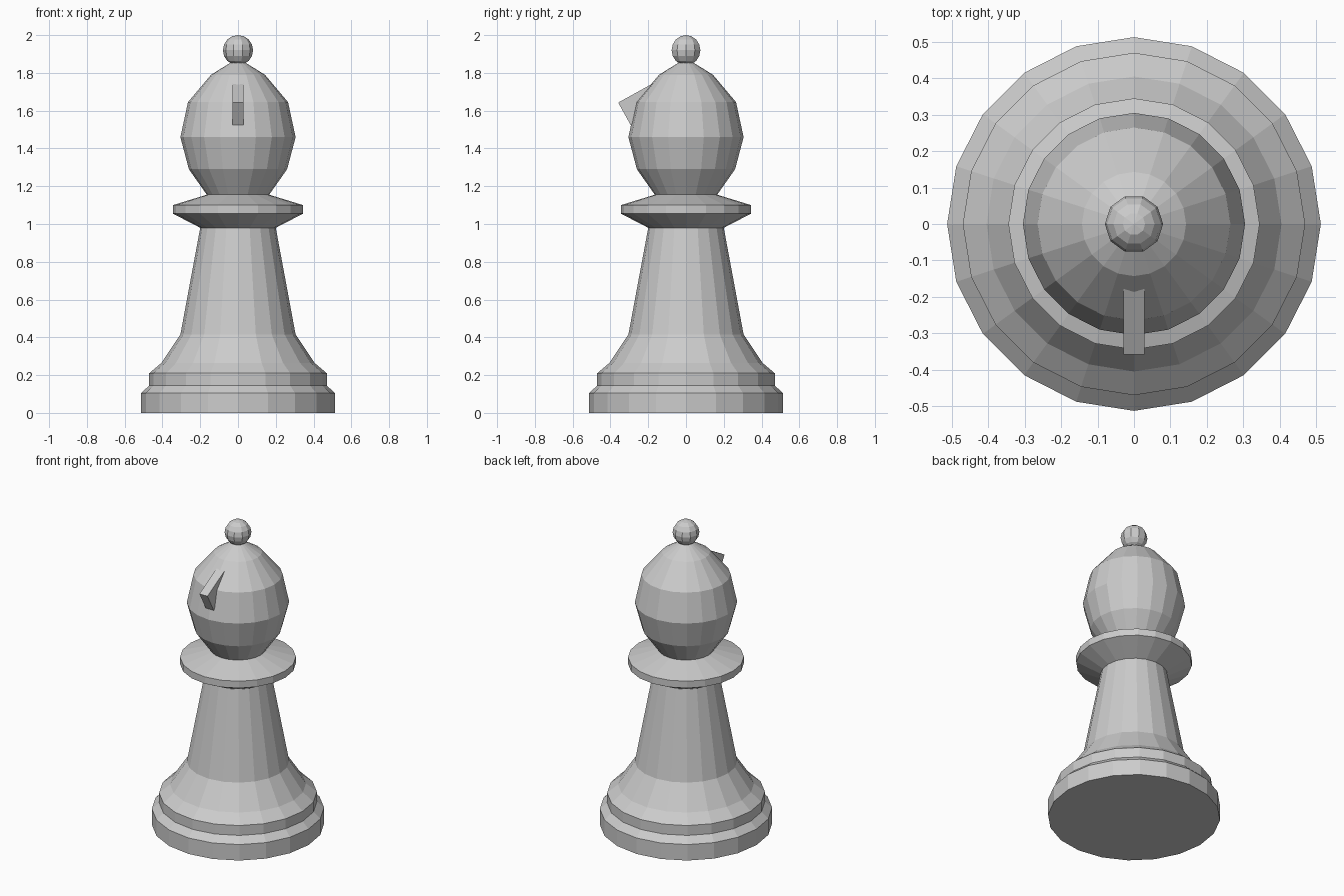
import bpy, bmesh, math
from mathutils import Matrix, Vector

cube = bpy.data.objects.get("Cube")
if cube:
    bpy.data.objects.remove(cube, do_unlink=True)

grey = bpy.data.materials.new("light grey")
grey.use_nodes = True
colour = (0.6, 0.6, 0.6, 1)
grey.diffuse_color = colour
grey.node_tree.nodes["Principled BSDF"].inputs["Base Color"].default_value = colour


def add_object(name, bm):
    bmesh.ops.recalc_face_normals(bm, faces=bm.faces)
    mesh = bpy.data.meshes.new(name)
    bm.to_mesh(mesh)
    bm.free()
    mesh.materials.append(grey)
    obj = bpy.data.objects.new(name, mesh)
    bpy.context.collection.objects.link(obj)
    return obj


def lathe(name, profile, sides=20):
    """Turn a (radius, height) profile around z, capping both ends."""
    bm = bmesh.new()
    rings = []
    for r, z in profile:
        angles = [math.tau * i / sides for i in range(sides)]
        rings.append([bm.verts.new((r * math.cos(a), r * math.sin(a), z)) for a in angles])
    for low, high in zip(rings, rings[1:]):
        for i in range(sides):
            j = (i + 1) % sides
            bm.faces.new((low[i], low[j], high[j], high[i]))
    bm.faces.new(rings[0])
    bm.faces.new(rings[-1])
    return add_object(name, bm)


# Stepped foot, tapering column, collar and bulb-shaped head
lathe("base", [(.513, 0), (.513, .105), (.47, .145), (.47, .21)])
lathe("column", [(.47, .21), (.405, .265), (.305, .415), (.2, .98)])
lathe("collar", [(.2, .98), (.345, 1.055), (.345, 1.1), (.165, 1.155)])
lathe("head", [(.165, 1.155), (.26, 1.29), (.305, 1.46), (.265, 1.645),
               (.143, 1.79), (.03, 1.86)])

# Ball on top
bm = bmesh.new()
bmesh.ops.create_uvsphere(bm, u_segments=10, v_segments=8, radius=.08)
bmesh.ops.transform(bm, verts=bm.verts,
                    matrix=Matrix.Translation((0, 0, 1.92)) @ Matrix.Rotation(math.pi / 2, 4, 'Z'))
add_object("finial", bm)

# Tilted block projecting from the front of the head
bm = bmesh.new()
bmesh.ops.create_cube(bm, size=1)
bmesh.ops.scale(bm, verts=bm.verts, vec=Vector((.058, .22, .135)))
fin = add_object("front_notch_block", bm)
fin.location = (0, -.23, 1.637)
fin.rotation_euler.x = math.radians(29)
